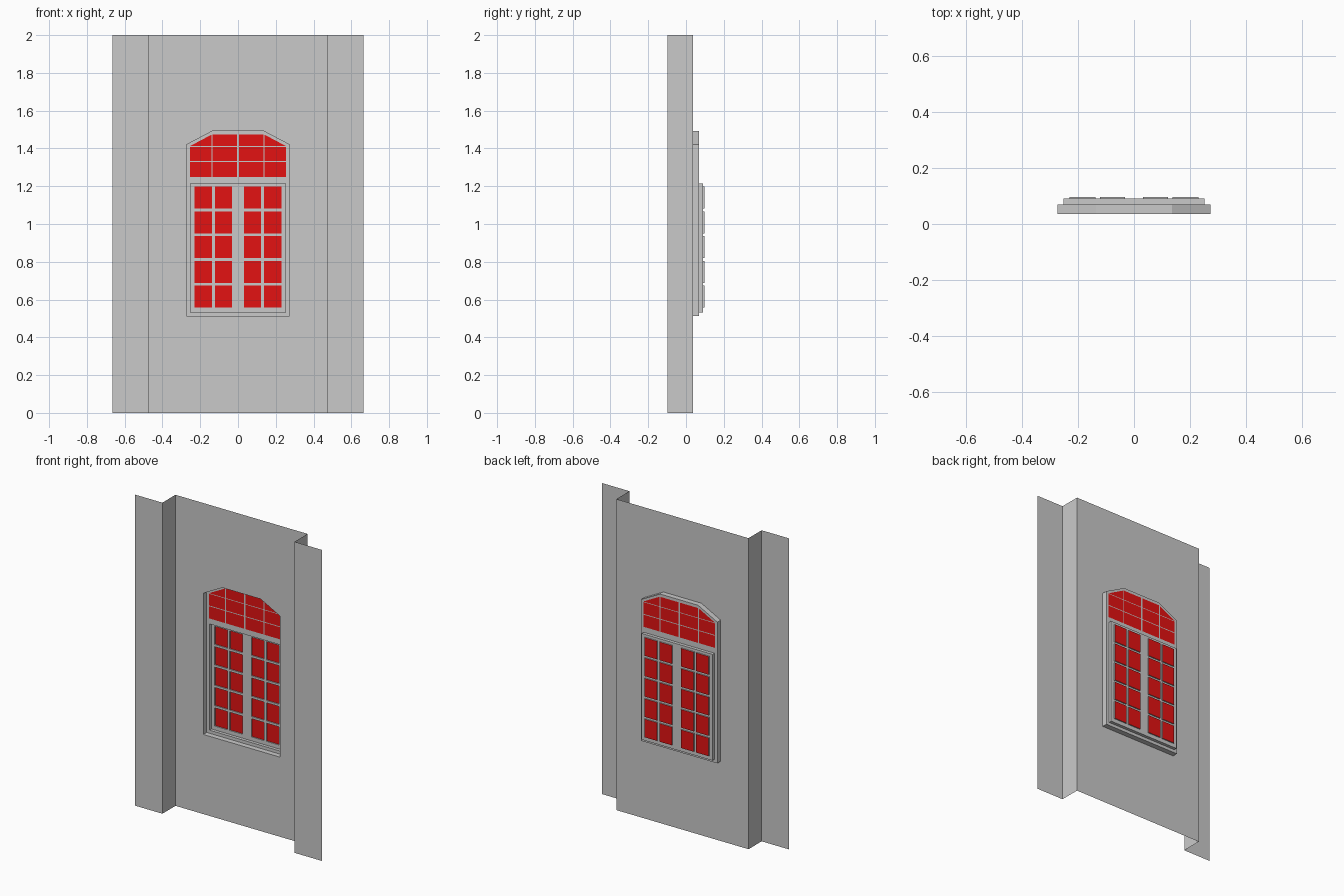
import bpy
import bmesh

cube = bpy.data.objects.get("Cube")
if cube:
    bpy.data.objects.remove(cube, do_unlink=True)


def material(name, rgb):
    mat = bpy.data.materials.new(name)
    mat.use_nodes = True
    mat.diffuse_color = (*rgb, 1)
    mat.node_tree.nodes["Principled BSDF"].inputs["Base Color"].default_value = (*rgb, 1)
    return mat


GREY = material("plaster grey", (0.59, 0.59, 0.59))
RED = material("pane red", (0.77, 0.006, 0.006))

# Depths of the stepped sheet, from the front flanges to the panes
FLANGE_Y, WALL_Y, FRAME_Y, SASH_Y, PANE_Y = -0.097, 0.036, 0.07, 0.09, 0.097


def rect(x0, x1, z0, z1):
    return [(x0, z0), (x1, z0), (x1, z1), (x0, z1)]


def loop(bm, pts, y):
    return [bm.verts.new((x, y, z)) for x, z in pts]


def fill(bm, outer, holes):
    """Flat front-facing sheet between an outer loop and its holes."""
    edges = []
    for verts in [outer] + holes:
        for a, b in zip(verts, verts[1:] + verts[:1]):
            edges.append(bm.edges.get((a, b)) or bm.edges.new((a, b)))
    made = bmesh.ops.triangle_fill(bm, edges=edges, use_beauty=True, normal=(0, -1, 0))
    for face in made["geom"]:
        if isinstance(face, bmesh.types.BMFace):
            face.normal_update()
            if face.normal.y > 0:
                face.normal_flip()


def reveal(bm, front, back):
    """Side walls of a pocket, facing inwards."""
    n = len(front)
    for i in range(n):
        j = (i + 1) % n
        bm.faces.new((front[i], front[j], back[j], back[i]))


def finish(bm, name, mat):
    bmesh.ops.remove_doubles(bm, verts=bm.verts, dist=0.0001)
    mesh = bpy.data.meshes.new(name)
    bm.to_mesh(mesh)
    bm.free()
    mesh.materials.append(mat)
    obj = bpy.data.objects.new(name, mesh)
    bpy.context.collection.objects.link(obj)


# Outlines of the opening and the sash
opening = [(-0.272, 0.512), (0.272, 0.512), (0.272, 1.42),
           (0.135, 1.492), (-0.135, 1.492), (-0.272, 1.42)]
sash_outline = rect(-0.252, 0.252, 0.532, 1.215)

# Transom panes: two rows of rectangles, then a row with sloping ends
columns = [(-0.255, -0.14), (-0.134, -0.005), (0.005, 0.134), (0.14, 0.255)]
transom = [rect(x0, x1, z0, z1) for x0, x1 in columns
           for z0, z1 in ((1.25, 1.328), (1.333, 1.408))]
transom += [rect(x0, x1, 1.412, 1.474) for x0, x1 in columns[1:3]]
transom += [[(-0.255, 1.412), (-0.14, 1.412), (-0.14, 1.473)],
            [(0.14, 1.412), (0.255, 1.412), (0.14, 1.473)]]

# Sash panes: four columns by five rows
sash_panes = [rect(x0, x1, 0.557 + 0.131 * row, 0.674 + 0.131 * row)
              for x0, x1 in ((-0.229, -0.138), (-0.122, -0.032),
                             (0.032, 0.122), (0.138, 0.229))
              for row in range(5)]

# Wall: folded sheet with a hole for the window
bm = bmesh.new()
fill(bm, loop(bm, rect(-0.47, 0.47, 0, 2), WALL_Y), [loop(bm, opening, WALL_Y)])
for path in ([(-0.665, FLANGE_Y), (-0.47, FLANGE_Y), (-0.47, WALL_Y)],
             [(0.47, WALL_Y), (0.47, FLANGE_Y), (0.665, FLANGE_Y)]):
    for (xa, ya), (xb, yb) in zip(path, path[1:]):
        bm.faces.new([bm.verts.new(p) for p in
                      ((xa, ya, 0), (xb, yb, 0), (xb, yb, 2), (xa, ya, 2))])
finish(bm, "wall", GREY)

# Window frame: opening reveal and the plane holding transom and sash
bm = bmesh.new()
back = loop(bm, opening, FRAME_Y)
reveal(bm, loop(bm, opening, WALL_Y), back)
fill(bm, back, [loop(bm, p, FRAME_Y) for p in [sash_outline] + transom])
finish(bm, "window_frame", GREY)

# Sash: deeper pocket with glazing bars and a small pocket for each pane
bm = bmesh.new()
back = loop(bm, sash_outline, SASH_Y)
reveal(bm, loop(bm, sash_outline, FRAME_Y), back)
holes = [loop(bm, p, SASH_Y) for p in sash_panes]
fill(bm, back, holes)
for hole, pts in zip(holes, sash_panes):
    reveal(bm, hole, loop(bm, pts, PANE_Y))
finish(bm, "window_sash", GREY)

# Red panes
for name, panes, y in (("transom_panes", transom, FRAME_Y),
                       ("sash_panes", sash_panes, PANE_Y)):
    bm = bmesh.new()
    for pts in panes:
        bm.faces.new(loop(bm, pts, y))
    finish(bm, name, RED)
